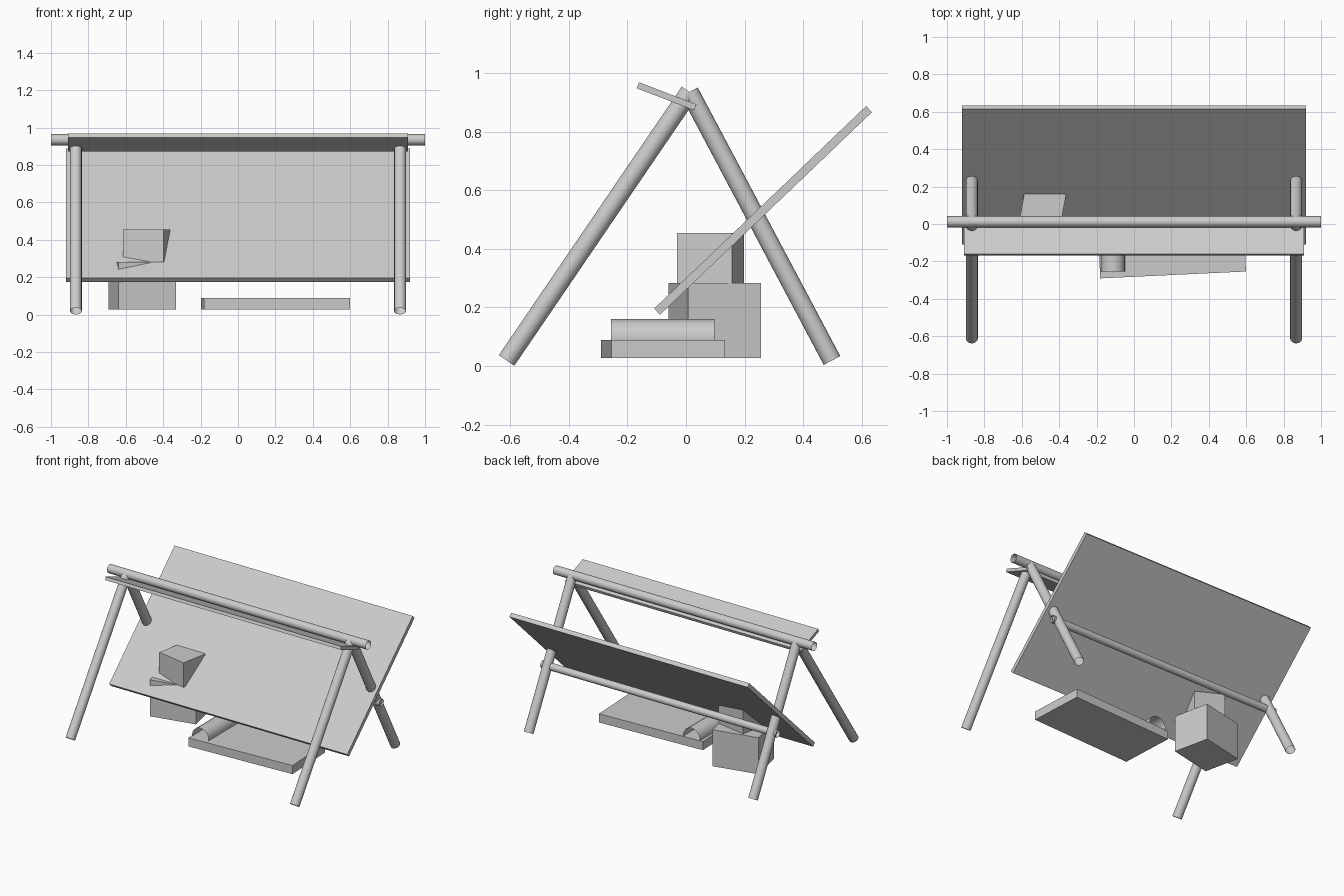
import bpy
import math
from mathutils import Vector

cube = bpy.data.objects.get("Cube")
if cube:
    bpy.data.objects.remove(cube, do_unlink=True)

grey = bpy.data.materials.new("plain_grey")
grey.use_nodes = True
GREY = (0.6, 0.6, 0.6, 1)
grey.diffuse_color = GREY
grey.node_tree.nodes["Principled BSDF"].inputs["Base Color"].default_value = GREY


def finish(name):
    obj = bpy.context.object
    obj.name = name
    obj.data.materials.append(grey)
    return obj


def box(name, centre, size, tilt=0, turn=0):
    """Box tilted about x and turned about z, in degrees."""
    bpy.ops.mesh.primitive_cube_add(
        size=1, location=centre,
        rotation=(math.radians(tilt), 0, math.radians(turn)))
    obj = finish(name)
    obj.scale = size
    bpy.ops.object.transform_apply(location=False, rotation=False, scale=True)


def tube(name, start, end, radius):
    """Open-ended round pole between two points."""
    start, end = Vector(start), Vector(end)
    axis = end - start
    bpy.ops.mesh.primitive_cylinder_add(
        vertices=16, radius=radius, depth=axis.length,
        end_fill_type='NOTHING', location=(start + end) / 2,
        rotation=axis.to_track_quat('Z', 'Y').to_euler())
    finish(name)
    bpy.ops.object.shade_smooth_by_angle(angle=math.radians(40))


# Pole frame: ridge, two pairs of legs and a rear crossbar
RIDGE_Y, RIDGE_Z = 0.012, 0.935
tube("ridge_pole", (-1, RIDGE_Y, RIDGE_Z), (1, RIDGE_Y, RIDGE_Z), 0.03)
for side, x in (("left", 0.867), ("right", -0.867)):
    for end, foot_y in (("front", -0.612), ("back", 0.498)):
        tube(f"{end}_{side}_leg", (x, foot_y, 0.019), (x, RIDGE_Y, RIDGE_Z), 0.032)
tube("rear_crossbar", (-0.91, 0.285, 0.405), (0.91, 0.285, 0.405), 0.025)

# Sloping roof panel and the small board over the front
box("roof_panel", (0, 0.263, 0.531), (1.84, 1.0, 0.029), tilt=43.7)
box("front_eave_board", (0, -0.066, 0.92), (1.82, 0.21, 0.022), tilt=-21)

# Bed with a rolled blanket
box("bed_mat", (0.2, -0.079, 0.058), (0.78, 0.387, 0.06), turn=2.7)
tube("blanket_roll", (-0.112, -0.255, 0.095), (-0.112, 0.098, 0.095), 0.065)

# Stacked crates
box("lower_crate", (-0.512, 0.098, 0.155), (0.316, 0.255, 0.255), turn=12.4)
box("upper_crate", (-0.489, 0.0835, 0.368), (0.221, 0.192, 0.172), turn=-10.6)
